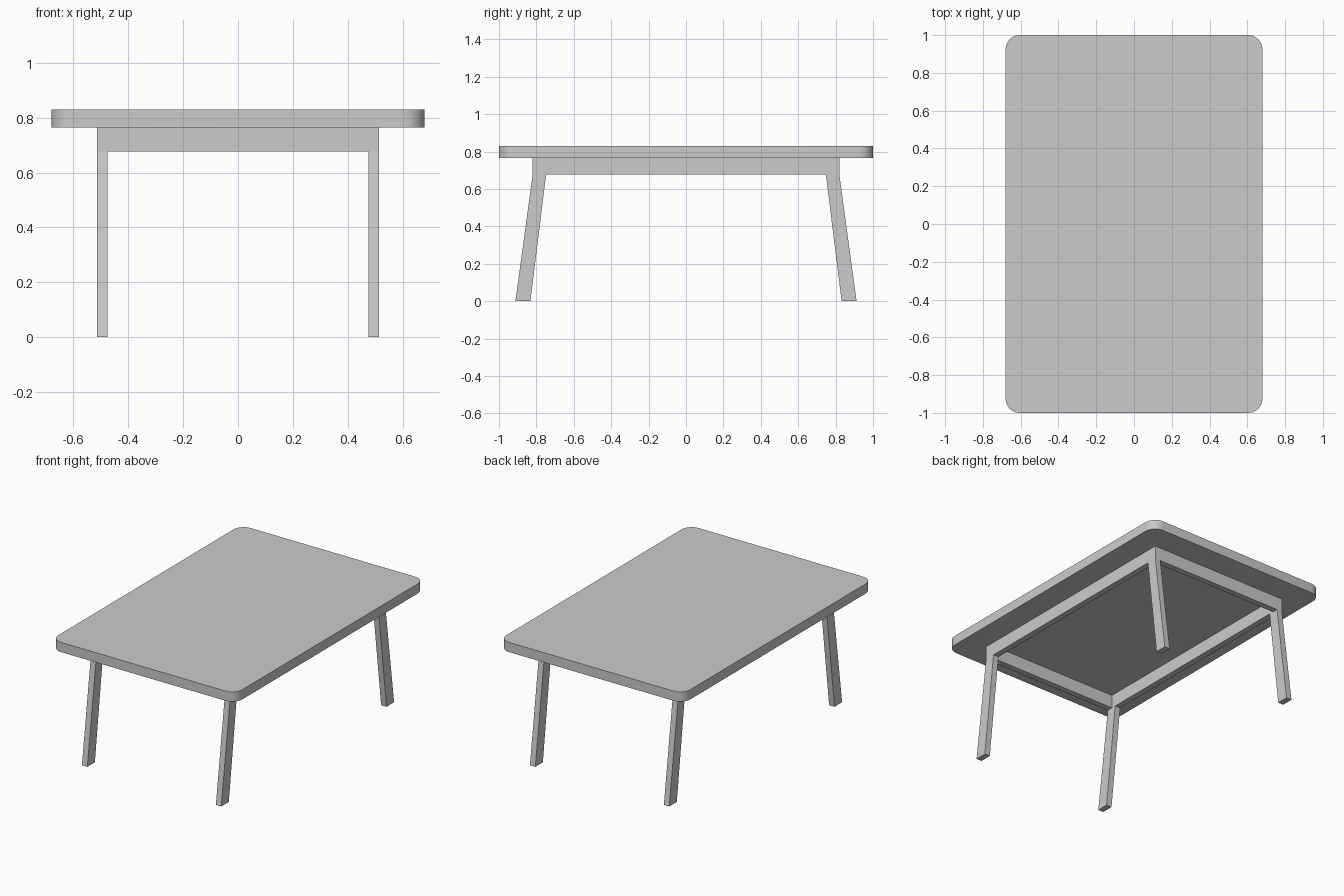
import bpy, bmesh
from math import cos, sin, pi

if "Cube" in bpy.data.objects:
    bpy.data.objects.remove(bpy.data.objects["Cube"])

TOP_Z, UNDER_Z, RAIL_Z = 0.83, 0.765, 0.676
FRAME_X, FRAME_Y = 0.515, 0.82
THICK = 0.04


def extrude_profile(name, points, offset):
    """Solid made by sweeping a flat outline along an offset vector."""
    bm = bmesh.new()
    face = bm.faces.new([bm.verts.new(p) for p in points])
    res = bmesh.ops.extrude_face_region(bm, geom=[face])
    moved = [v for v in res["geom"] if isinstance(v, bmesh.types.BMVert)]
    bmesh.ops.translate(bm, verts=moved, vec=offset)
    if not any(len(f.verts) == len(points) and f is face for f in bm.faces):
        bm.faces.new([v for v in bm.verts if v not in moved])
    bmesh.ops.recalc_face_normals(bm, faces=bm.faces)
    mesh = bpy.data.meshes.new(name)
    bm.to_mesh(mesh)
    bm.free()
    ob = bpy.data.objects.new(name, mesh)
    bpy.context.collection.objects.link(ob)
    return ob


# Tabletop: rounded rectangle slab
R, SEG = 0.075, 8
outline = []
for q, (sx, sy) in enumerate([(1, 1), (-1, 1), (-1, -1), (1, -1)]):
    for i in range(SEG + 1):
        a = (q + i / SEG) * pi / 2
        outline.append((sx * (0.68 - R) + R * cos(a), sy * (1 - R) + R * sin(a), UNDER_Z))
top = extrude_profile("tabletop", outline, (0, 0, TOP_Z - UNDER_Z))
bpy.context.view_layer.objects.active = top
top.select_set(True)
bpy.ops.object.shade_smooth_by_angle(angle=pi / 6)
top.select_set(False)


# Apron: four rails just under the top, flush with the legs
def rail(name, x0, x1, y0, y1):
    pts = [(x0, y0, RAIL_Z), (x1, y0, RAIL_Z), (x1, y1, RAIL_Z), (x0, y1, RAIL_Z)]
    extrude_profile(name, pts, (0, 0, UNDER_Z - RAIL_Z))


IN_X, IN_Y = FRAME_X - THICK, FRAME_Y - THICK
rail("right_rail", IN_X, FRAME_X, -FRAME_Y, FRAME_Y)
rail("left_rail", -FRAME_X, -IN_X, -FRAME_Y, FRAME_Y)
rail("back_rail", -IN_X, IN_X, IN_Y, FRAME_Y)
rail("front_rail", -IN_X, IN_X, -FRAME_Y, -IN_Y)

# Legs: slanted outwards along y, starting at the rail underside
for side, sx in (("right", 1), ("left", -1)):
    for end, sy in (("back", 1), ("front", -1)):
        profile = [(0.748, RAIL_Z), (FRAME_Y, RAIL_Z), (0.912, 0), (0.832, 0)]
        pts = [(sx * FRAME_X, sy * y, z) for y, z in profile]
        extrude_profile(f"{end}_{side}_leg", pts, (-sx * THICK, 0, 0))
